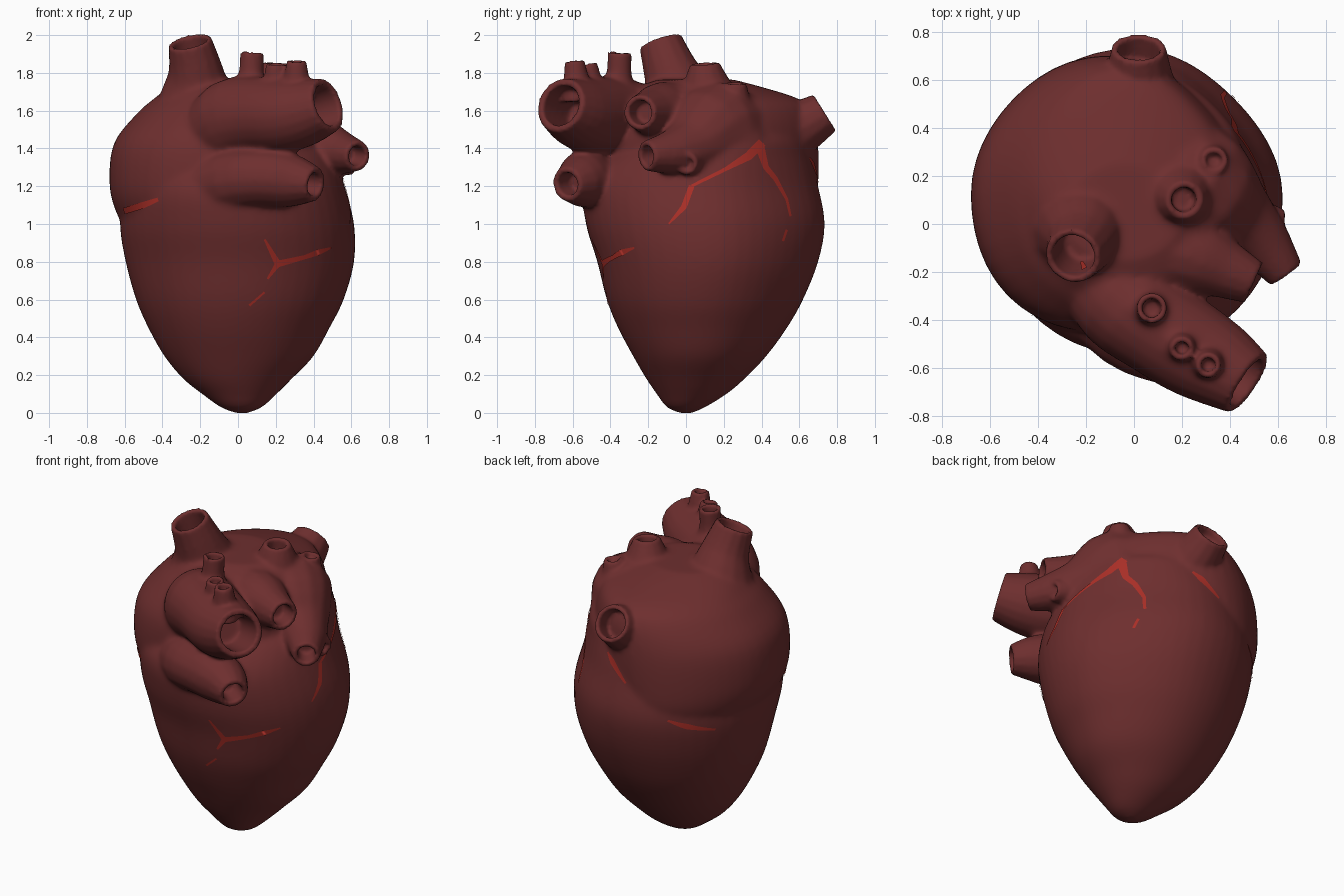
import bpy, bmesh, math
from mathutils import Vector
from mathutils.bvhtree import BVHTree

if "Cube" in bpy.data.objects:
    bpy.data.objects.remove(bpy.data.objects["Cube"])


def material(name, rgb):
    m = bpy.data.materials.new(name)
    m.diffuse_color = (*rgb, 1)
    m.use_nodes = True
    m.node_tree.nodes["Principled BSDF"].inputs["Base Color"].default_value = m.diffuse_color
    return m


muscle = material("dark_red_muscle", (0.155, 0.028, 0.028))
artery = material("bright_red_artery", (0.40, 0.028, 0.02))
bm = bmesh.new()
tips = []  # (point, radius) kept crisp when the organ is softened


def spline(rows, steps=4):
    """Smooth curve through rows of numbers."""
    out = []
    for i in range(len(rows) - 1):
        p, a, b, q = rows[max(i - 1, 0)], rows[i], rows[i + 1], rows[min(i + 2, len(rows) - 1)]
        for k in range(steps):
            t = k / steps
            out.append([0.5 * (2 * y + (z - x) * t + (2 * x - 5 * y + 4 * z - w) * t ** 2
                               + (3 * y - x - 3 * z + w) * t ** 3) for x, y, z, w in zip(p, a, b, q)])
    return out + [list(rows[-1])]


def skin(rings):
    """Join vertex rings into a closed skin."""
    loops = [[bm.verts.new(p) for p in r] for r in rings]
    n = len(loops[0])
    faces = [bm.faces.new(loops[0]), bm.faces.new(loops[-1])]
    for a, b in zip(loops, loops[1:]):
        for i in range(n):
            j = (i + 1) % n
            faces.append(bm.faces.new((a[i], a[j], b[j], b[i])))
    bmesh.ops.recalc_face_normals(bm, faces=faces)


def chamber(levels, corners, n=48):
    """Stack of level ellipses (z, x0, x1, y0, y1).
    corners: bulge at back right, back left, front left, front right."""
    rings = []
    for z, x0, x1, y0, y1 in spline(levels):
        ring = []
        for i in range(n):
            t = 2 * math.pi * i / n
            c, s = math.cos(t), math.sin(t)
            k = 1 + corners[i * 4 // n] * math.sin(2 * t) ** 2 * min(1, z * 1.2)
            ring.append(((x0 + x1) / 2 + k * (x1 - x0) / 2 * c, (y0 + y1) / 2 + k * (y1 - y0) / 2 * s, z))
        rings.append(ring)
    skin(rings)


def vessel(path, wall=0.03, depth=0.09, n=14):
    """Tapered tube through (x, y, z, radius) points, hollow at its last end."""
    path = spline(path, 3)
    pts = [Vector(p[:3]) for p in path]
    rad = [p[3] for p in path]
    axes = [(pts[min(i + 1, len(pts) - 1)] - pts[max(i - 1, 0)]).normalized()
            for i in range(len(pts))]
    end, a, r = pts[-1].copy(), axes[-1], rad[-1]
    tips.append((end, r * 1.45))
    pts += [end, end - a * depth]
    rad += [r - wall, r - wall * 1.2]
    axes += [a, a]
    u = axes[0].orthogonal().normalized()
    rings = []
    for p, a, r in zip(pts, axes, rad):
        u = (u - a * u.dot(a)).normalized()
        v = a.cross(u)
        rings.append([p + r * (u * math.cos(2 * math.pi * i / n) + v * math.sin(2 * math.pi * i / n))
                      for i in range(n)])
    skin(rings)


# ventricles
chamber([(0, -0.01, 0.05, -0.03, 0.03), (0.03, -0.09, 0.125, -0.10, 0.10), (0.1, -0.19, 0.205, -0.155, 0.215),
         (0.18, -0.29, 0.285, -0.21, 0.31), (0.3, -0.39, 0.40, -0.28, 0.425), (0.45, -0.475, 0.485, -0.36, 0.535),
         (0.6, -0.54, 0.56, -0.42, 0.62), (0.8, -0.595, 0.615, -0.47, 0.70), (1.0, -0.625, 0.615, -0.53, 0.735),
         (1.2, -0.60, 0.565, -0.54, 0.70), (1.35, -0.5, 0.52, -0.42, 0.66), (1.45, -0.3, 0.47, -0.22, 0.6),
         (1.52, -0.1, 0.35, 0.0, 0.48)], (-0.05, 0, 0, 0.012))
tips.append((Vector((0.02, 0, 0)), 0.15))
# atria
chamber([(0.96, -0.58, 0.2, -0.30, 0.6), (1.05, -0.64, 0.33, -0.40, 0.68), (1.2, -0.68, 0.42, -0.45, 0.70),
         (1.42, -0.66, 0.47, -0.45, 0.70), (1.58, -0.54, 0.43, -0.38, 0.67), (1.66, -0.45, 0.38, -0.32, 0.60),
         (1.72, -0.37, 0.3, -0.26, 0.42), (1.765, -0.28, 0.2, -0.15, 0.25)], (-0.06, -0.03, 0.03, 0))
# upper vein
vessel([(-0.22, 0.0, 1.5, 0.27), (-0.22, -0.04, 1.7, 0.19), (-0.225, -0.085, 1.82, 0.145),
        (-0.255, -0.135, 1.965, 0.117)], 0.026, 0.28)
# rear vein
vessel([(0.02, 0.45, 1.45, 0.22), (0.02, 0.6, 1.51, 0.15), (0.02, 0.735, 1.59, 0.114)], 0.026, 0.18)
# main artery arch and its three branches
vessel([(-0.10, -0.22, 1.15, 0.2), (-0.10, -0.23, 1.42, 0.21), (-0.03, -0.33, 1.55, 0.22), (0.1, -0.43, 1.575, 0.205),
        (0.24, -0.52, 1.575, 0.2), (0.36, -0.59, 1.595, 0.18), (0.475, -0.665, 1.63, 0.145)], 0.034, 0.25, 20)
vessel([(0.06, -0.36, 1.6, 0.12), (0.07, -0.355, 1.78, 0.07), (0.075, -0.35, 1.91, 0.064)], 0.022, 0.08)
vessel([(0.2, -0.5, 1.65, 0.09), (0.2, -0.52, 1.85, 0.05)], 0.02, 0.06)
vessel([(0.31, -0.57, 1.65, 0.09), (0.31, -0.59, 1.865, 0.052)], 0.02, 0.06)
# lung artery trunk
vessel([(-0.16, -0.28, 1.16, 0.2), (-0.02, -0.45, 1.23, 0.165), (0.13, -0.515, 1.245, 0.155),
        (0.28, -0.55, 1.23, 0.145), (0.41, -0.63, 1.21, 0.09)], 0.028, 0.12)
# left atrium pouch with its two front ends
vessel([(0.15, 0.25, 1.45, 0.24), (0.27, 0.15, 1.5, 0.26), (0.42, 0.03, 1.41, 0.18), (0.53, -0.07, 1.38, 0.125),
        (0.635, -0.21, 1.36, 0.08)], 0.026, 0.1)
vessel([(0.38, 0.06, 1.38, 0.14), (0.52, 0.02, 1.34, 0.09), (0.62, 0.0, 1.32, 0.06)], 0.022, 0.05)
# side lung vessel
vessel([(0.05, -0.05, 1.55, 0.2), (0.25, -0.13, 1.585, 0.17), (0.38, -0.19, 1.59, 0.125),
        (0.5, -0.245, 1.59, 0.092)], 0.026, 0.1)
# two top stubs
vessel([(0.18, 0.14, 1.55, 0.22), (0.2, 0.11, 1.73, 0.135), (0.21, 0.1, 1.85, 0.078)], 0.024, 0.1)
vessel([(0.28, 0.25, 1.5, 0.2), (0.32, 0.26, 1.65, 0.09), (0.335, 0.265, 1.745, 0.057)], 0.022, 0.06)

# fuse all parts into one organ, then soften all but the vessel ends
mesh = bpy.data.meshes.new("heart_body")
bm.to_mesh(mesh)
bm.free()
body = bpy.data.objects.new("heart_body", mesh)
bpy.context.collection.objects.link(body)


def bake():
    dg = bpy.context.evaluated_depsgraph_get()
    dg.update()
    new = bpy.data.meshes.new_from_object(body.evaluated_get(dg))
    body.modifiers.clear()
    body.data = new
    return new


remesh = body.modifiers.new("fuse", 'REMESH')
remesh.mode = 'VOXEL'
remesh.voxel_size = 0.0125
smooth = body.modifiers.new("soften", 'SMOOTH')
smooth.iterations = 3
fused = bake()
group = body.vertex_groups.new(name="soft")
for v in fused.vertices:
    w = min((v.co - p).length / r for p, r in tips)
    group.add([v.index], max(0, min(1, (w - 1) * 2)), 'REPLACE')
smooth = body.modifiers.new("blend", 'SMOOTH')
smooth.iterations = 20
smooth.vertex_group = "soft"
fused = bake()
fused.materials.clear()
fused.materials.append(muscle)
fused.polygons.foreach_set("material_index", [0] * len(fused.polygons))
fused.polygons.foreach_set("use_smooth", [True] * len(fused.polygons))
tree = BVHTree.FromPolygons([v.co for v in fused.vertices], [p.vertices for p in fused.polygons])

# surface arteries: thin ribbons laid on the organ from one side
VIEWS = {"front": (lambda u, v: Vector((u, -3, v)), Vector((0, 1, 0))),
         "right": (lambda u, v: Vector((3, u, v)), Vector((-1, 0, 0))),
         "back": (lambda u, v: Vector((u, 3, v)), Vector((0, -1, 0))),
         "top": (lambda u, v: Vector((u, v, 3)), Vector((0, 0, -1)))}


def ribbon(name, view, pts):
    """Points are (u, v, width) in the chosen side view."""
    place, aim = VIEWS[view]
    rb = bmesh.new()
    last = None
    for a, b in zip(pts, pts[1:]):
        d = Vector((b[0] - a[0], b[1] - a[1])).normalized()
        for k in range(9):
            u, v, w = [p + (q - p) * k / 8 for p, q in zip(a, b)]
            row = []
            for s in (-0.5, 0, 0.5):
                hit, nor, _, _ = tree.ray_cast(place(u - d.y * w * s, v + d.x * w * s), aim)
                if hit:
                    row.append(rb.verts.new(hit + nor * 0.005))
            if len(row) == 3 and last:
                for i in (0, 1):
                    f = rb.faces.new((last[i], last[i + 1], row[i + 1], row[i]))
                    f.normal_update()
                    if f.normal.dot(aim) > 0:
                        f.normal_flip()
                    f.smooth = True
            last = row if len(row) == 3 else None
    me = bpy.data.meshes.new(name)
    rb.to_mesh(me)
    rb.free()
    me.materials.append(artery)
    bpy.context.collection.objects.link(bpy.data.objects.new(name, me))


ribbon("artery_front_left", "front", [(-0.60, 1.07, 0.035), (-0.5, 1.1, 0.035), (-0.42, 1.13, 0.02)])
ribbon("artery_front_fork", "front", [(0.14, 0.92, 0.01), (0.21, 0.79, 0.035), (0.35, 0.825, 0.022), (0.42, 0.85, 0.03),
                                      (0.49, 0.875, 0.008)])
ribbon("artery_front_tail", "front", [(0.21, 0.79, 0.03), (0.155, 0.71, 0.01)])
ribbon("artery_front_tip", "front", [(0.14, 0.64, 0.01), (0.06, 0.57, 0.012)])
ribbon("artery_side_lower", "right", [(-0.09, 1.0, 0.008), (-0.01, 1.09, 0.03), (0.03, 1.2, 0.03)])
ribbon("artery_side_upper", "right", [(0.03, 1.2, 0.015), (0.21, 1.29, 0.02), (0.33, 1.36, 0.045), (0.40, 1.43, 0.05)])
ribbon("artery_side_back", "right", [(0.385, 1.42, 0.05), (0.42, 1.30, 0.03), (0.47, 1.24, 0.025), (0.53, 1.13, 0.015),
                                     (0.55, 1.04, 0.012)])
ribbon("artery_side_end", "right", [(0.53, 0.97, 0.012), (0.51, 0.91, 0.012)])
ribbon("artery_back_upper", "back", [(0.1, 1.35, 0.015), (0.05, 1.31, 0.045), (-0.06, 1.21, 0.015)])
ribbon("artery_back_lower", "back", [(-0.32, 1.02, 0.012), (-0.41, 0.98, 0.035), (-0.52, 0.94, 0.012)])
ribbon("artery_inside_vein", "top", [(-0.22, -0.16, 0.012), (-0.205, -0.19, 0.025)])
